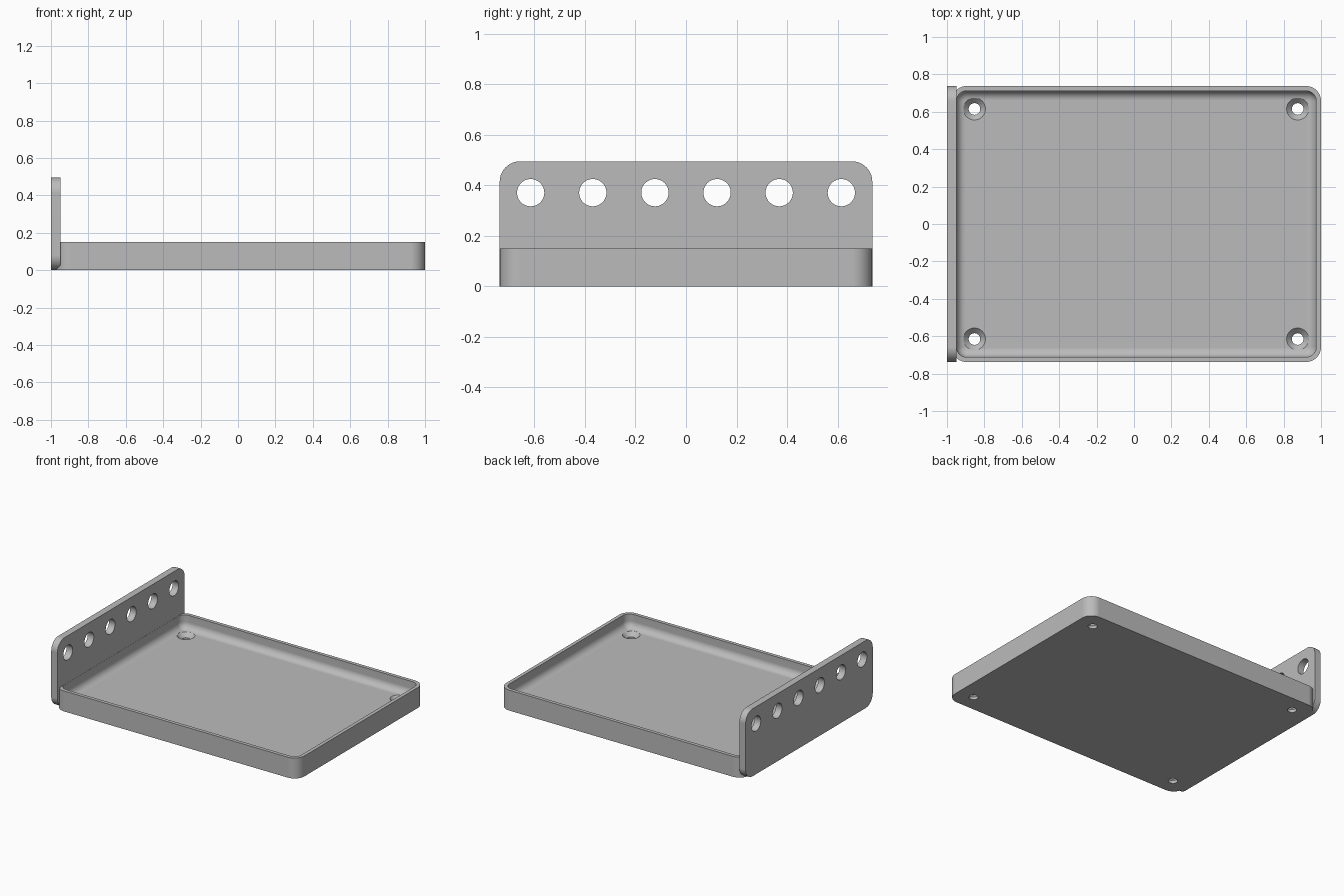
import bpy, bmesh, math
from mathutils import Vector

if "Cube" in bpy.data.objects:
    bpy.data.objects.remove(bpy.data.objects["Cube"], do_unlink=True)

grey = bpy.data.materials.new("plain grey")
grey.use_nodes = True
grey.diffuse_color = (0.5, 0.5, 0.5, 1)
grey.node_tree.nodes["Principled BSDF"].inputs["Base Color"].default_value = (0.5, 0.5, 0.5, 1)


def rounded_rect(u0, u1, v0, v1, r, steps=10):
    """Outline of a rectangle with rounded corners."""
    corners = [(u1 - r, v1 - r), (u0 + r, v1 - r), (u0 + r, v0 + r), (u1 - r, v0 + r)]
    points = []
    for i, (u, v) in enumerate(corners):
        for k in range(steps + 1):
            a = math.pi / 2 * (i + k / steps)
            points.append((u + r * math.cos(a), v + r * math.sin(a)))
    return points


def circle(u, v, r, n=48):
    return [(u + r * math.cos(2 * math.pi * k / n), v + r * math.sin(2 * math.pi * k / n))
            for k in range(n)]


def loft(name, loops, axis="z"):
    """Skin a list of (outline, level) loops and cap both ends."""
    bm = bmesh.new()
    rings = []
    for outline, w in loops:
        rings.append([bm.verts.new(Vector((u, v, w)) if axis == "z" else Vector((w, u, v)))
                      for u, v in outline])
    n = len(rings[0])
    for a, b in zip(rings, rings[1:]):
        for i in range(n):
            j = (i + 1) % n
            bm.faces.new((a[i], a[j], b[j], b[i]))
    bm.faces.new(rings[0])
    bm.faces.new(rings[-1])
    bmesh.ops.recalc_face_normals(bm, faces=bm.faces)
    mesh = bpy.data.meshes.new(name)
    bm.to_mesh(mesh)
    bm.free()
    mesh.materials.append(grey)
    obj = bpy.data.objects.new(name, mesh)
    bpy.context.collection.objects.link(obj)
    return obj


def activate(obj):
    bpy.ops.object.select_all(action="DESELECT")
    obj.select_set(True)
    bpy.context.view_layer.objects.active = obj


def drill(obj, cutter):
    """Subtract the cutter, then discard it."""
    cutter.hide_render = True
    mod = obj.modifiers.new("hole", "BOOLEAN")
    mod.operation, mod.solver, mod.object = "DIFFERENCE", "EXACT", cutter
    activate(obj)
    bpy.ops.object.modifier_apply(modifier=mod.name)
    bpy.data.objects.remove(cutter, do_unlink=True)


def finish(obj):
    activate(obj)
    bpy.ops.object.shade_smooth_by_angle(angle=math.radians(30))
    mod = obj.modifiers.new("flat panels", "WEIGHTED_NORMAL")
    mod.keep_sharp = True


HALF_Y, LEFT, WALL, FLOOR, RIM = 0.7375, -0.975, 0.026, 0.05, 0.15
CORNER, FILLET = 0.08, 0.05


def tray_outline(inset):
    return rounded_rect(LEFT + inset, 1 - inset, -HALF_Y + inset, HALF_Y - inset, CORNER - inset)


# Tray: outer wall, rim, inner wall and a rounded transition to the floor
loops = [(tray_outline(0), 0), (tray_outline(0), RIM), (tray_outline(WALL), RIM)]
for k in range(11):
    a = math.pi / 2 * k / 10
    loops.append((tray_outline(WALL + FILLET * (1 - math.cos(a))),
                  FLOOR + FILLET * (1 - math.sin(a))))
tray = loft("tray", loops)

# Countersunk screw holes in the tray corners
for x in (-0.853, 0.875):
    for y in (-0.615, 0.615):
        profile = [(0.031, -0.05), (0.031, 0.021), (0.06, 0.051), (0.06, 0.13)]
        drill(tray, loft("screw_cutter", [(circle(x, y, r), z) for r, z in profile]))
finish(tray)

# Upright end plate with rounded corners
outline = rounded_rect(-HALF_Y, HALF_Y, 0, 0.495, CORNER)
end_plate = loft("end_plate", [(outline, -1), (outline, -0.95)], "x")

# Row of six round holes near the top of the plate
for i in range(6):
    hole = circle((i - 2.5) * 0.246, 0.371, 0.054)
    drill(end_plate, loft("hole_cutter", [(hole, -1.1), (hole, -0.85)], "x"))
finish(end_plate)
